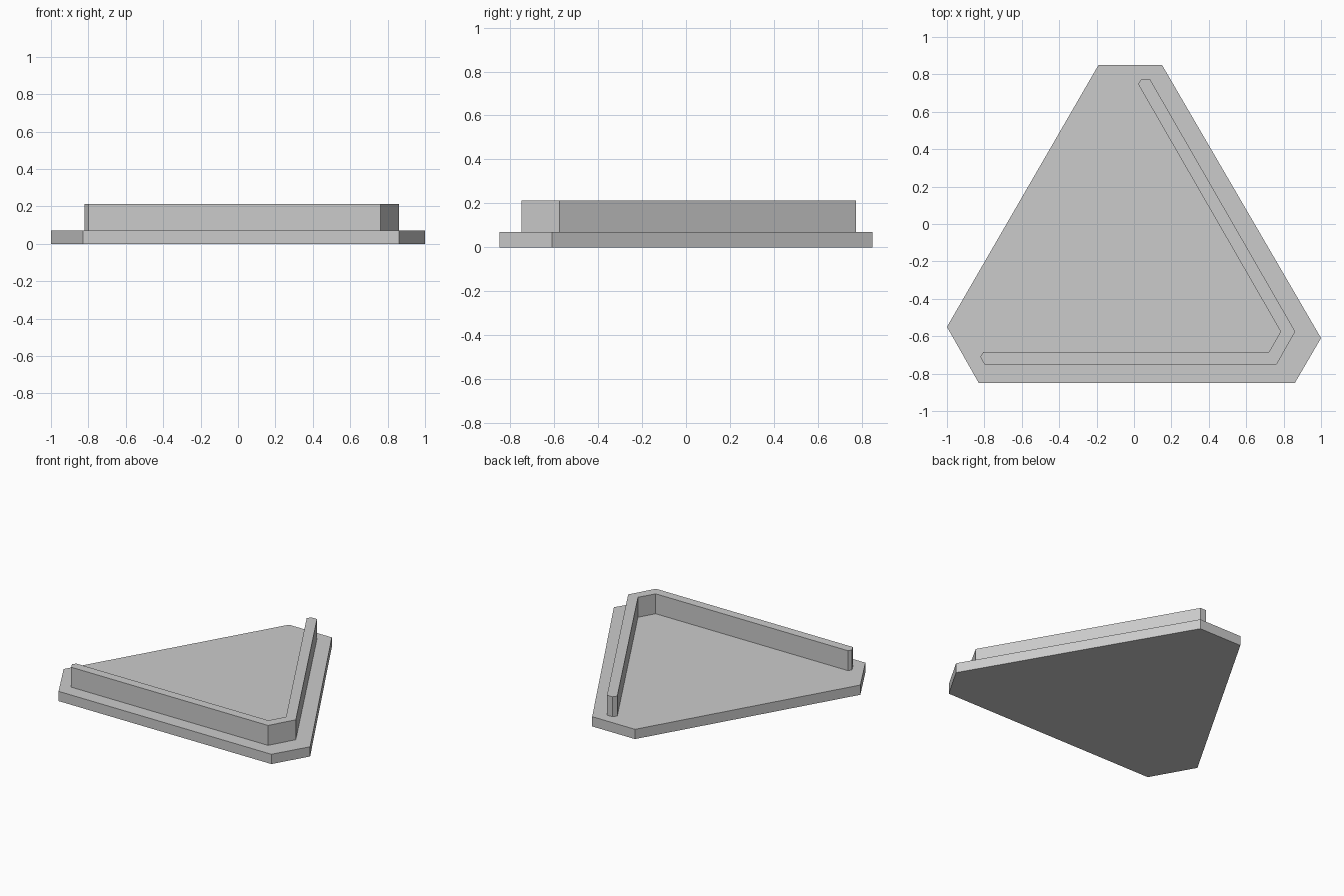
import bpy
import bmesh

cube = bpy.data.objects.get("Cube")
if cube:
    bpy.data.objects.remove(cube, do_unlink=True)

GREY = (0.6, 0.6, 0.6, 1)
grey = bpy.data.materials.new("light grey")
grey.use_nodes = True
grey.diffuse_color = GREY
grey.node_tree.nodes["Principled BSDF"].inputs["Base Color"].default_value = GREY


def prism(name, outline, bottom, top):
    """Extrude a flat outline upwards into a closed solid."""
    bm = bmesh.new()
    face = bm.faces.new([bm.verts.new((x, y, bottom)) for x, y in outline])
    lid = bmesh.ops.extrude_face_region(bm, geom=[face], use_keep_orig=True)
    verts = [v for v in lid["geom"] if isinstance(v, bmesh.types.BMVert)]
    bmesh.ops.translate(bm, verts=verts, vec=(0, 0, top - bottom))
    bmesh.ops.recalc_face_normals(bm, faces=bm.faces)
    mesh = bpy.data.meshes.new(name)
    bm.to_mesh(mesh)
    bm.free()
    mesh.materials.append(grey)
    obj = bpy.data.objects.new(name, mesh)
    bpy.context.collection.objects.link(obj)
    return obj


BASE_TOP = 0.07
WALL_TOP = 0.213

# Triangular floor slab with clipped corners
prism("floor_slab", [(-0.83, -0.85), (0.86, -0.85), (1.0, -0.61),
                     (0.15, 0.85), (-0.19, 0.85), (-1.0, -0.55)], 0, BASE_TOP)

# Low wall following two sides, with a chamfered corner and blunt ends
prism("corner_wall", [(-0.8, -0.75), (0.763, -0.75), (0.862, -0.575),
                      (0.085, 0.775), (0.04, 0.775), (0.022, 0.748),
                      (0.784, -0.575), (0.721, -0.685), (-0.806, -0.685),
                      (-0.822, -0.71)], BASE_TOP, WALL_TOP)
